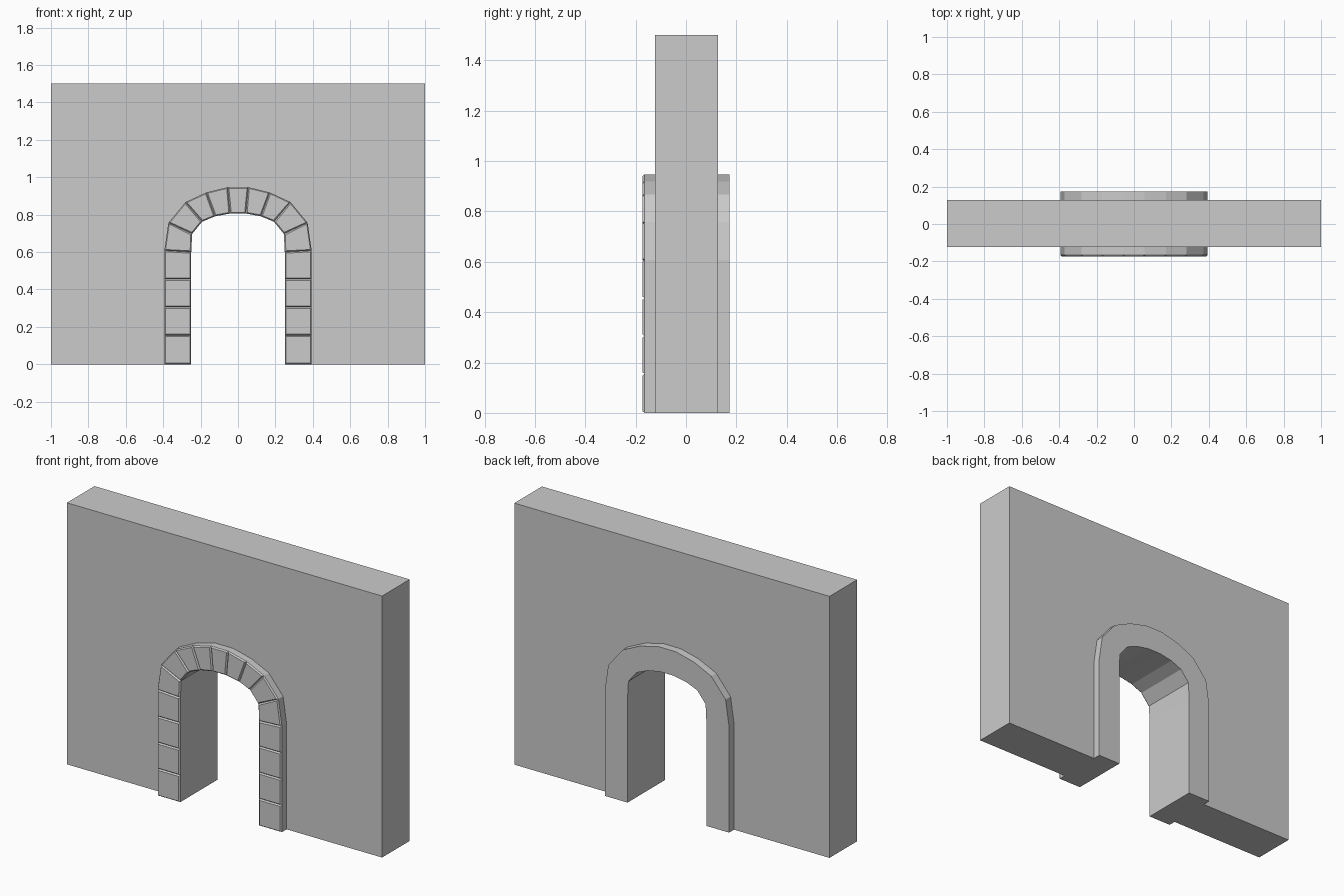
import bpy, bmesh

if "Cube" in bpy.data.objects:
    bpy.data.objects.remove(bpy.data.objects["Cube"])

FRONT, BACK = -0.1225, 0.1275      # wall faces
TRIM_FRONT, TRIM_BACK = -0.1645, 0.1725

# Stone joints on the right half: (inner x, inner z, outer x, outer z)
half = [(0.25, z, 0.394, z) for z in (0, 0.155, 0.305, 0.455)] + [
    (0.25, 0.60, 0.394, 0.608), (0.245, 0.697, 0.372, 0.757),
    (0.192, 0.762, 0.281, 0.867), (0.123, 0.791, 0.17, 0.919),
    (0.042, 0.806, 0.055, 0.947)]
joints = [(-a, b, -c, d) for a, b, c, d in half] + half[::-1]

bm = bmesh.new()
inner = [bm.verts.new((a, FRONT, b)) for a, b, c, d in joints]
outer = [bm.verts.new((c, FRONT, d)) for a, b, c, d in joints]
corners = [bm.verts.new((x, FRONT, z)) for x, z in ((1, 0), (1, 1.5), (-1, 1.5), (-1, 0))]

# Wall sheet around the arch, and one quad per arch stone
bm.faces.new(outer + corners)
for i in range(len(joints) - 1):
    bm.faces.new((inner[i], inner[i + 1], outer[i + 1], outer[i]))


def extrude(faces, dy, keep=False):
    geom = bmesh.ops.extrude_face_region(bm, geom=faces, use_keep_orig=keep)["geom"]
    verts = [g for g in geom if isinstance(g, bmesh.types.BMVert)]
    bmesh.ops.translate(bm, verts=verts, vec=(0, dy, 0))
    return [g for g in geom if isinstance(g, bmesh.types.BMFace)]


def stones_at(y):
    return [f for f in bm.faces if len(f.verts) == 4
            and all(abs(v.co.y - y) < 1e-5 for v in f.verts)]


# Wall thickness, then raised arch trim on both sides
extrude(bm.faces[:], BACK - FRONT, keep=True)
extrude(stones_at(BACK), TRIM_BACK - BACK)
extrude(stones_at(FRONT), TRIM_FRONT - FRONT)
bmesh.ops.recalc_face_normals(bm, faces=bm.faces[:])

# Bevelled stone fronts
bmesh.ops.inset_individual(bm, faces=stones_at(TRIM_FRONT), thickness=0.009, depth=0.008)

mesh = bpy.data.meshes.new("arched_wall")
bm.to_mesh(mesh)
bm.free()
bpy.context.collection.objects.link(bpy.data.objects.new("arched_wall", mesh))
